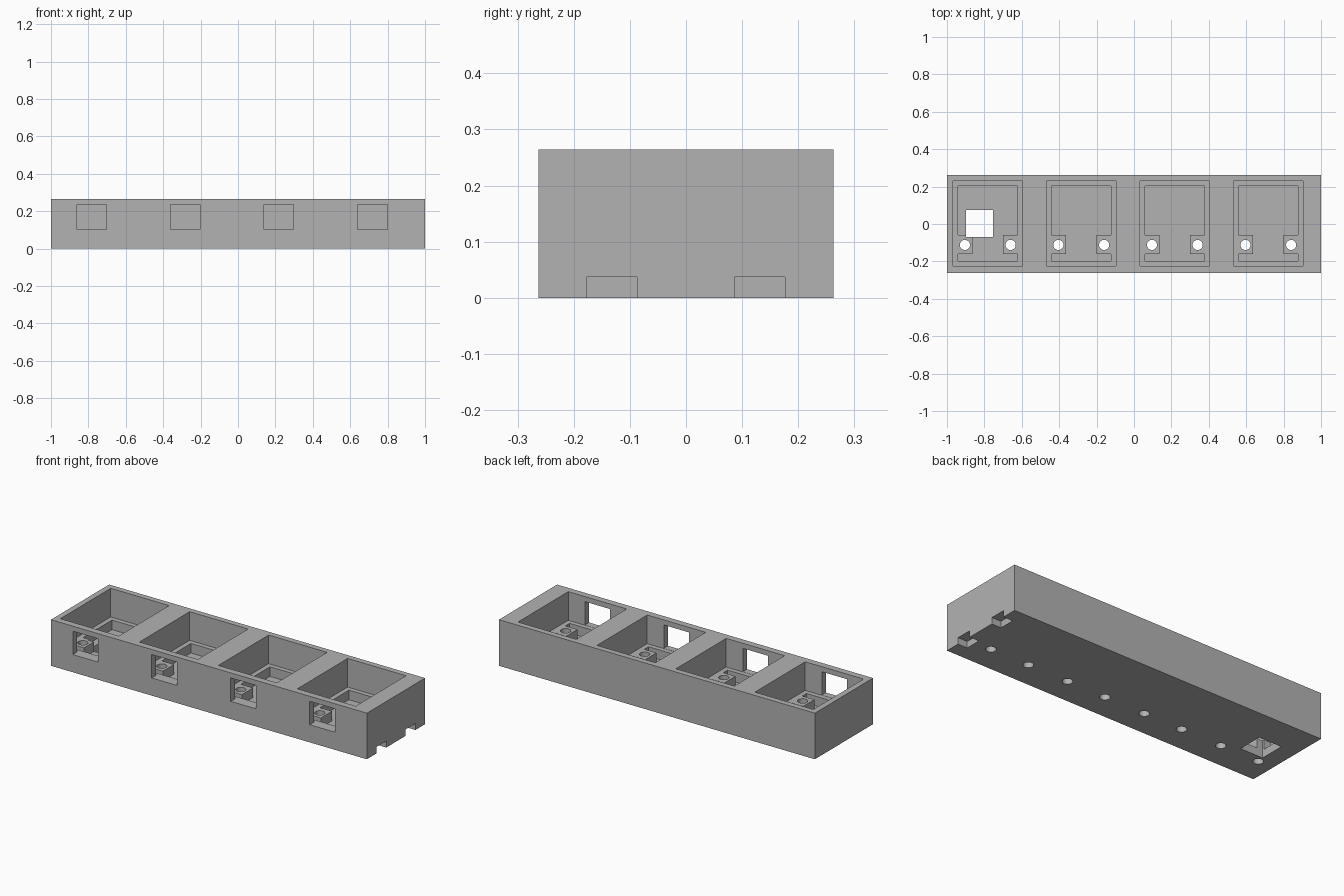
import bpy
import bmesh
from math import cos, sin, pi

default = bpy.data.objects.get("Cube")
if default:
    bpy.data.objects.remove(default, do_unlink=True)

grey = bpy.data.materials.new("plain grey")
grey.use_nodes = True
COLOUR = (0.45, 0.45, 0.45, 1)
grey.diffuse_color = COLOUR
grey.node_tree.nodes["Principled BSDF"].inputs["Base Color"].default_value = COLOUR

BAYS = [-0.782 + 0.5 * i for i in range(4)]
LEDGE, FLOOR, ABOVE = 0.10, 0.045, 0.35


def rect(x0, x1, y0, y1):
    return [(x0, y0), (x1, y0), (x1, y1), (x0, y1)]


def circle(x, y, r, sides=32):
    return [(x + r * cos(2 * pi * i / sides), y + r * sin(2 * pi * i / sides))
            for i in range(sides)]


def prisms(name, outlines, z0, z1):
    """One object made of upright prisms, one for each outline."""
    bm = bmesh.new()
    for outline in outlines:
        base = bm.faces.new([bm.verts.new((x, y, z0)) for x, y in outline])
        top = bmesh.ops.extrude_face_region(bm, geom=[base])["geom"]
        bmesh.ops.translate(bm, vec=(0, 0, z1 - z0),
                            verts=[v for v in top if isinstance(v, bmesh.types.BMVert)])
    bmesh.ops.recalc_face_normals(bm, faces=bm.faces)
    mesh = bpy.data.meshes.new(name)
    bm.to_mesh(mesh)
    bm.free()
    obj = bpy.data.objects.new(name, mesh)
    bpy.context.collection.objects.link(obj)
    mesh.materials.append(grey)
    return obj


def well(x):
    """Lower pocket outline, stepping around the two screw posts."""
    half = [(0.158, -0.198), (0.158, -0.16), (0.081, -0.16),
            (0.081, -0.059), (0.158, -0.059), (0.158, 0.203)]
    return [(x + a, b) for a, b in half] + [(x - a, b) for a, b in reversed(half)]


# Solid block
tray = prisms("four_bay_tray", [rect(-1, 1, -0.263, 0.263)], 0, 0.264)

# Openings: pockets, wells, front windows, screw holes, floor hatch, end notches
cutters = [
    prisms("pocket_cutter", [rect(x - 0.185, x + 0.185, -0.225, 0.23) for x in BAYS],
           LEDGE, ABOVE),
    prisms("well_cutter", [well(x) for x in BAYS], FLOOR, 0.2),
    prisms("window_cutter", [rect(x - 0.08, x + 0.08, -0.3, -0.21) for x in BAYS],
           LEDGE + 0.001, 0.235),
    prisms("screw_hole_cutter", [circle(x + s * 0.122, -0.112, 0.027)
                                 for x in BAYS for s in (-1, 1)], -0.1, 0.15),
    prisms("hatch_cutter", [rect(-0.898, -0.754, -0.07, 0.075)], -0.1, 0.15),
    prisms("notch_cutter", [rect(0.94, 1.1, y - 0.045, y + 0.045)
                            for y in (-0.132, 0.131)], -0.1, 0.037),
]
for cutter in cutters:
    cutter.hide_render = True
    mod = tray.modifiers.new(cutter.name, "BOOLEAN")
    mod.operation = "DIFFERENCE"
    mod.solver = "EXACT"
    mod.object = cutter

# Apply the cuts and drop the cutters
bpy.context.view_layer.update()
evaluated = tray.evaluated_get(bpy.context.evaluated_depsgraph_get())
result = bpy.data.meshes.new_from_object(evaluated)
tray.modifiers.clear()
tray.data = result
for cutter in cutters:
    bpy.data.objects.remove(cutter, do_unlink=True)

# Smooth round holes, crisp edges elsewhere
bpy.ops.object.select_all(action="DESELECT")
tray.select_set(True)
bpy.context.view_layer.objects.active = tray
bpy.ops.object.shade_smooth_by_angle()
